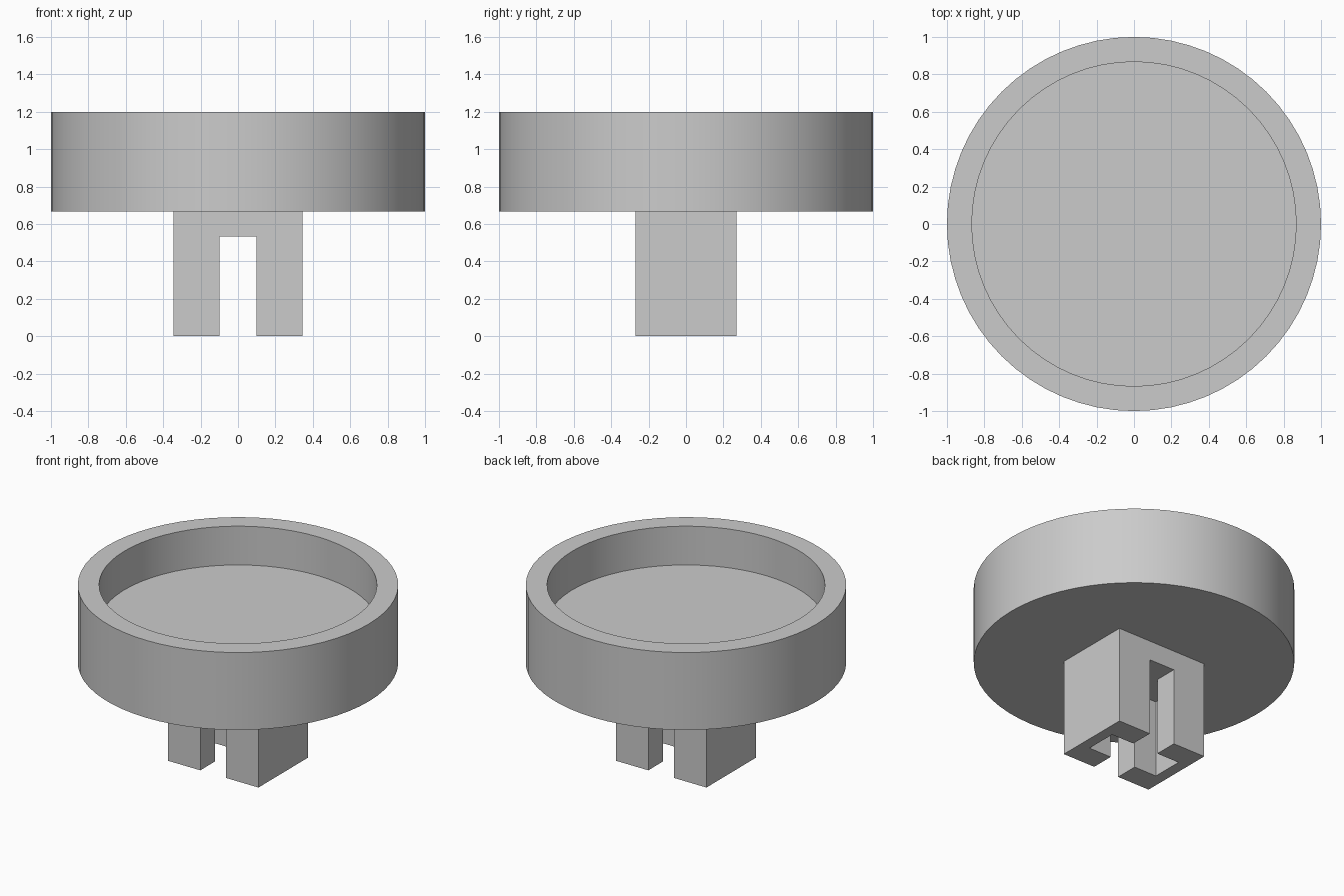
import bpy
import bmesh
from mathutils import Matrix

old = bpy.data.objects.get("Cube")
if old:
    bpy.data.objects.remove(old, do_unlink=True)

grey = bpy.data.materials.new("plain grey")
grey.use_nodes = True
colour = (0.6, 0.6, 0.6, 1)
grey.diffuse_color = colour
grey.node_tree.nodes["Principled BSDF"].inputs["Base Color"].default_value = colour

RADIUS, RIM = 1.0, 0.133
CUP_BOTTOM, CUP_FLOOR, CUP_TOP = 0.667, 0.933, 1.2
SLOT_TOP = 0.533


def add_object(name, bm):
    bmesh.ops.recalc_face_normals(bm, faces=bm.faces)
    mesh = bpy.data.meshes.new(name)
    bm.to_mesh(mesh)
    bm.free()
    mesh.materials.append(grey)
    obj = bpy.data.objects.new(name, mesh)
    bpy.context.collection.objects.link(obj)
    return obj


def activate(obj):
    bpy.ops.object.select_all(action='DESELECT')
    obj.select_set(True)
    bpy.context.view_layer.objects.active = obj


def prism(name, outline, z0, z1):
    bm = bmesh.new()
    face = bm.faces.new([bm.verts.new((x, y, z0)) for x, y in outline])
    result = bmesh.ops.extrude_face_region(bm, geom=[face])
    top = [v for v in result["geom"] if isinstance(v, bmesh.types.BMVert)]
    bmesh.ops.translate(bm, verts=top, vec=(0, 0, z1 - z0))
    return add_object(name, bm)


# Round cup: a cylinder whose top is inset and sunk to leave a rim
bm = bmesh.new()
bmesh.ops.create_cone(bm, cap_ends=True, segments=64, radius1=RADIUS,
                      radius2=RADIUS, depth=CUP_TOP - CUP_BOTTOM,
                      matrix=Matrix.Translation((0, 0, (CUP_TOP + CUP_BOTTOM) / 2)))
top = max(bm.faces, key=lambda f: f.calc_center_median().z)
bmesh.ops.inset_region(bm, faces=[top], thickness=RIM)
floor = bmesh.ops.extrude_discrete_faces(bm, faces=[top])["faces"][0]
bmesh.ops.translate(bm, verts=floor.verts, vec=(0, 0, CUP_FLOOR - CUP_TOP))
cup = add_object("cup", bm)
activate(cup)
bpy.ops.object.shade_smooth_by_angle()

# Rectangular stem under the cup
w, d = 0.345, 0.27
stem = prism("stem", [(-w, -d), (w, -d), (w, d), (-w, d)], 0, CUP_BOTTOM)

# Cross-shaped socket: open at front and back, closed at the sides
s, a, h, far = 0.098, 0.27, 0.11, 0.5
quarter = [(s, far), (s, h), (a, h)]
right_half = quarter + [(x, -y) for x, y in reversed(quarter)]
cross = right_half + [(-x, y) for x, y in reversed(right_half)]
cutter = prism("socket_cutter", cross, -0.2, SLOT_TOP)
cutter.hide_render = True

cut = stem.modifiers.new("socket", 'BOOLEAN')
cut.operation = 'DIFFERENCE'
cut.solver = 'EXACT'
cut.object = cutter
activate(stem)
bpy.ops.object.modifier_apply(modifier=cut.name)
bpy.data.objects.remove(cutter, do_unlink=True)
